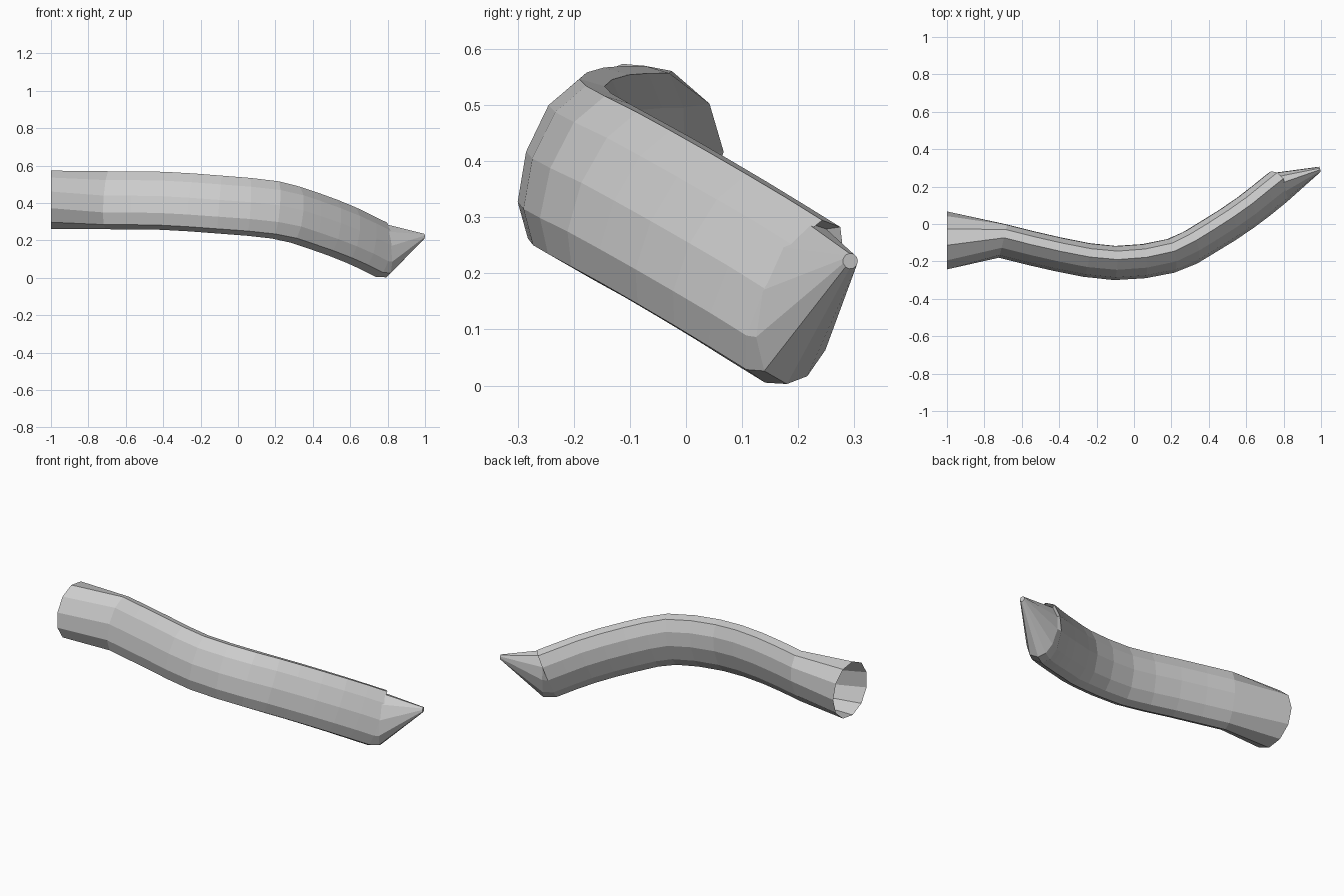
import bpy, bmesh, math
from mathutils import Vector

if "Cube" in bpy.data.objects:
    bpy.data.objects.remove(bpy.data.objects["Cube"])

SIDES = 11
# leaning oval cross-section (side, up) with a narrow flat ridge on top
PROFILE = [(.017, .155), (-.038, .108), (-.078, .025), (-.093, -.065),
           (-.075, -.13), (-.025, -.155), (.02, -.14), (.06, -.09),
           (.09, 0), (.088, .08), (.062, .142)]
# centre line of the curved body
PATH = [Vector(p) for p in [(-.70, -.09, .415), (-.4, -.162, .412), (-.1, -.207, .392),
                            (.2, -.168, .363), (.4, -.065, .306), (.6, .065, .23),
                            (.765, .195, .15)]]


def circle(r):
    step = 2 * math.pi / SIDES
    return [(r * math.cos(step * (i + 3)), r * math.sin(step * (i + 3))) for i in range(SIDES)]


def spline(t):
    # Catmull-Rom point on the centre line
    i = min(int(t), len(PATH) - 2)
    f = t - i
    p1, p2 = PATH[i], PATH[i + 1]
    p0 = PATH[i - 1] if i else 2 * p1 - p2
    p3 = PATH[i + 2] if i + 2 < len(PATH) else 2 * p2 - p1
    return .5 * (2 * p1 + (p2 - p0) * f + (2 * p0 - 5 * p1 + 4 * p2 - p3) * f ** 2
                 + (3 * p1 - p0 - 3 * p2 + p3) * f ** 3)


def ring(bm, centre, tangent, shape, scale=1):
    t = Vector(tangent).normalized()
    side = Vector((0, 0, 1)).cross(t).normalized()
    up = t.cross(side)
    return [bm.verts.new(Vector(centre) + (side * u + up * v) * scale) for u, v in shape]


bm = bmesh.new()
# flared round open end
rings = [ring(bm, (-1, -.091, .417), (1, 0, 0), circle(.158))]
# curved body
STEPS = 12
last = len(PATH) - 1
for k in range(STEPS + 1):
    t = last * k / STEPS
    tangent = spline(min(t + .05, last)) - spline(max(t - .05, 0))
    rings.append(ring(bm, spline(t), tangent, PROFILE))
# upright base of the pointed end, then its small tip
rings.append(ring(bm, (.782, .2, .147), (.87, .5, 0), PROFILE, .93))
rings.append(ring(bm, (.995, .293, .222), (.95, .3, 0), circle(.014)))

for a, b in zip(rings, rings[1:]):
    for i in range(SIDES):
        j = (i + 1) % SIDES
        bm.faces.new((a[i], a[j], b[j], b[i]))
bm.faces.new(rings[-1])
bmesh.ops.recalc_face_normals(bm, faces=bm.faces)

mesh = bpy.data.meshes.new("curved_tube")
bm.to_mesh(mesh)
bm.free()
bpy.context.collection.objects.link(bpy.data.objects.new("curved_tube", mesh))
